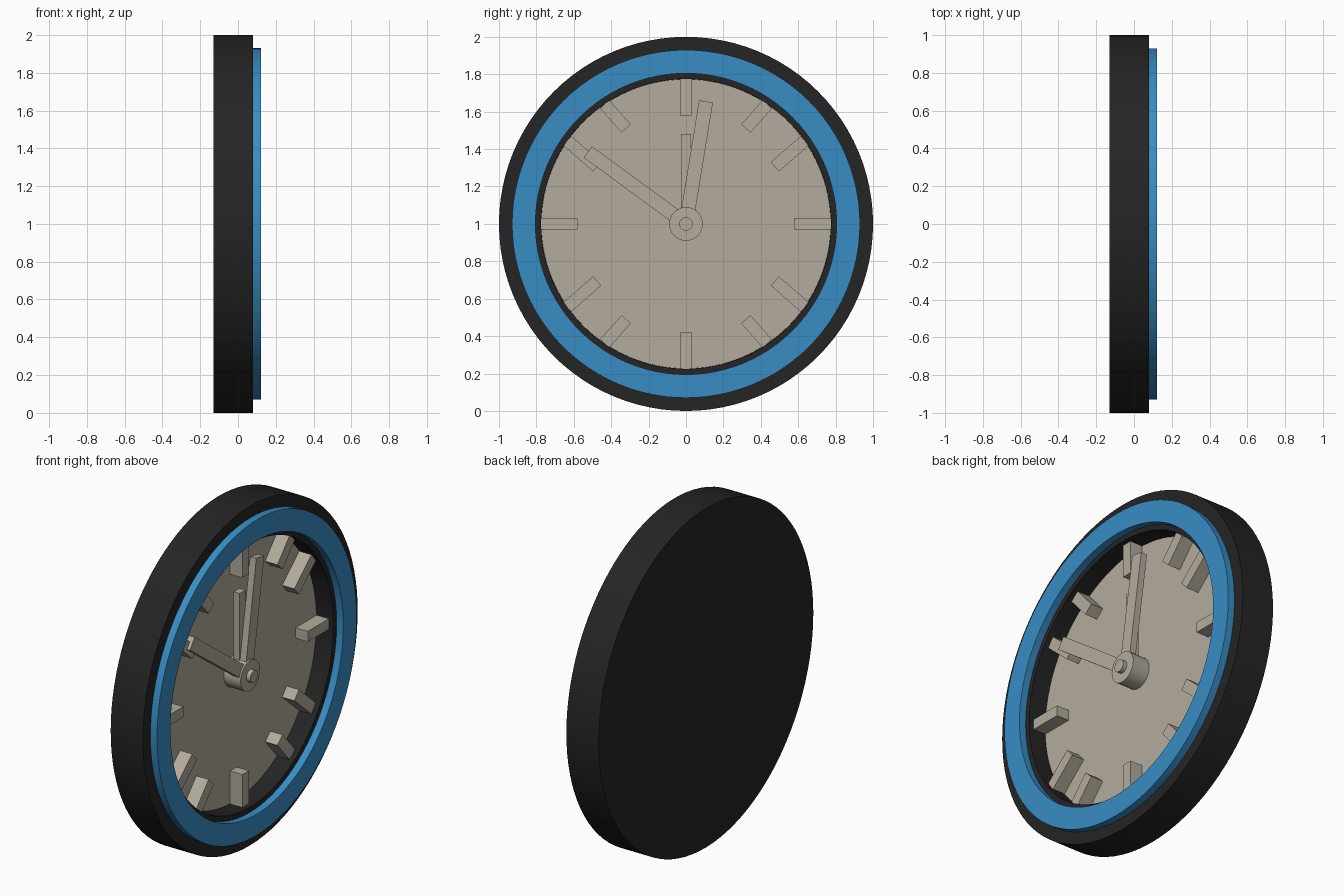
import bpy, bmesh, math
from mathutils import Vector, Matrix

if "Cube" in bpy.data.objects:
    bpy.data.objects.remove(bpy.data.objects["Cube"])


def material(name, rgb):
    m = bpy.data.materials.new(name)
    m.diffuse_color = (*rgb, 1)
    m.use_nodes = True
    m.node_tree.nodes["Principled BSDF"].inputs["Base Color"].default_value = m.diffuse_color
    return m


BLACK = material("case black", (0.018, 0.018, 0.018))
BLUE = material("ring blue", (0.04, 0.27, 0.56))
CREAM = material("dial warm grey", (0.45, 0.41, 0.34))


def finish(name, bm, mat, smooth=False):
    bmesh.ops.recalc_face_normals(bm, faces=bm.faces)
    me = bpy.data.meshes.new(name)
    bm.to_mesh(me)
    bm.free()
    me.materials.append(mat)
    ob = bpy.data.objects.new(name, me)
    bpy.context.collection.objects.link(ob)
    ob.location.z = 1
    if smooth:
        bpy.ops.object.select_all(action='DESELECT')
        ob.select_set(True)
        bpy.context.view_layer.objects.active = ob
        bpy.ops.object.shade_smooth_by_angle(angle=math.radians(30))
    return ob


def lathe(name, profile, mat, closed=False, steps=96):
    """Turn an (x, radius) profile around the clock's x axis."""
    bm = bmesh.new()
    vs = [bm.verts.new((x, 0, r)) for x, r in profile]
    pairs = list(zip(vs, vs[1:])) + ([(vs[-1], vs[0])] if closed else [])
    es = [bm.edges.new(p) for p in pairs]
    bmesh.ops.spin(bm, geom=vs + es, cent=(0, 0, 0), axis=(1, 0, 0),
                   angle=math.tau, steps=steps)
    bmesh.ops.remove_doubles(bm, verts=bm.verts, dist=1e-4)
    return finish(name, bm, mat, True)


def bar(name, p, q, width, x0, x1):
    """Box on the dial running from p to q, both given as (y, z)."""
    a, b = Vector((0, *p)), Vector((0, *q))
    d = (b - a).normalized()
    side = Vector((1, 0, 0)).cross(d)
    rot = Matrix((Vector((1, 0, 0)), side, d)).transposed().to_4x4()
    mid = (a + b) / 2 + Vector(((x0 + x1) / 2, 0, 0))
    bm = bmesh.new()
    bmesh.ops.create_cube(bm, size=1, matrix=Matrix.Translation(mid) @ rot
                          @ Matrix.Diagonal((x1 - x0, width, (b - a).length, 1)))
    return finish(name, bm, CREAM)


# Case with recessed front, coloured ring and dial
lathe("case", [(-.13, 0), (-.13, 1), (.08, 1), (.08, .775), (-.05, .775), (-.05, 0)], BLACK)
lathe("front_ring", [(.07, .93), (.123, .93), (.123, .805), (.07, .805)], BLUE, closed=True)
lathe("dial", [(-.05, .774), (-.03, .774), (-.03, 0)], CREAM)

# Hour markers: upright and sideways ones, then the mirrored slanted ones
for i, (y, z) in enumerate([(0, 1), (1, 0), (0, -1), (-1, 0)]):
    bar(f"quarter_marker_{i}", (y * .58, z * .58), (y * .775, z * .775), .062, -.04, .05)
slanted = [((.32, .51), (.435, .64)), ((.475, .305), (.635, .445))]
for i, (p, q) in enumerate(slanted):
    for sy in (1, -1):
        for sz in (1, -1):
            bar(f"hour_marker_{i}_{sy}_{sz}", (p[0] * sy, p[1] * sz),
                (q[0] * sy, q[1] * sz), .066, -.04, .05)

# Hands
bar("long_hand", (0, 0), (.107, .655), .075, .03, .07)
bar("side_hand", (0, 0), (-.525, .385), .075, .03, .07)
bar("thin_hand", (0, 0), (0, .48), .055, -.01, .03)

# Hub and centre pin
lathe("hub", [(-.04, .09), (.08, .09), (.08, 0)], CREAM, steps=32)
lathe("centre_pin", [(.07, .036), (.105, .036), (.105, 0)], CREAM, steps=24)
